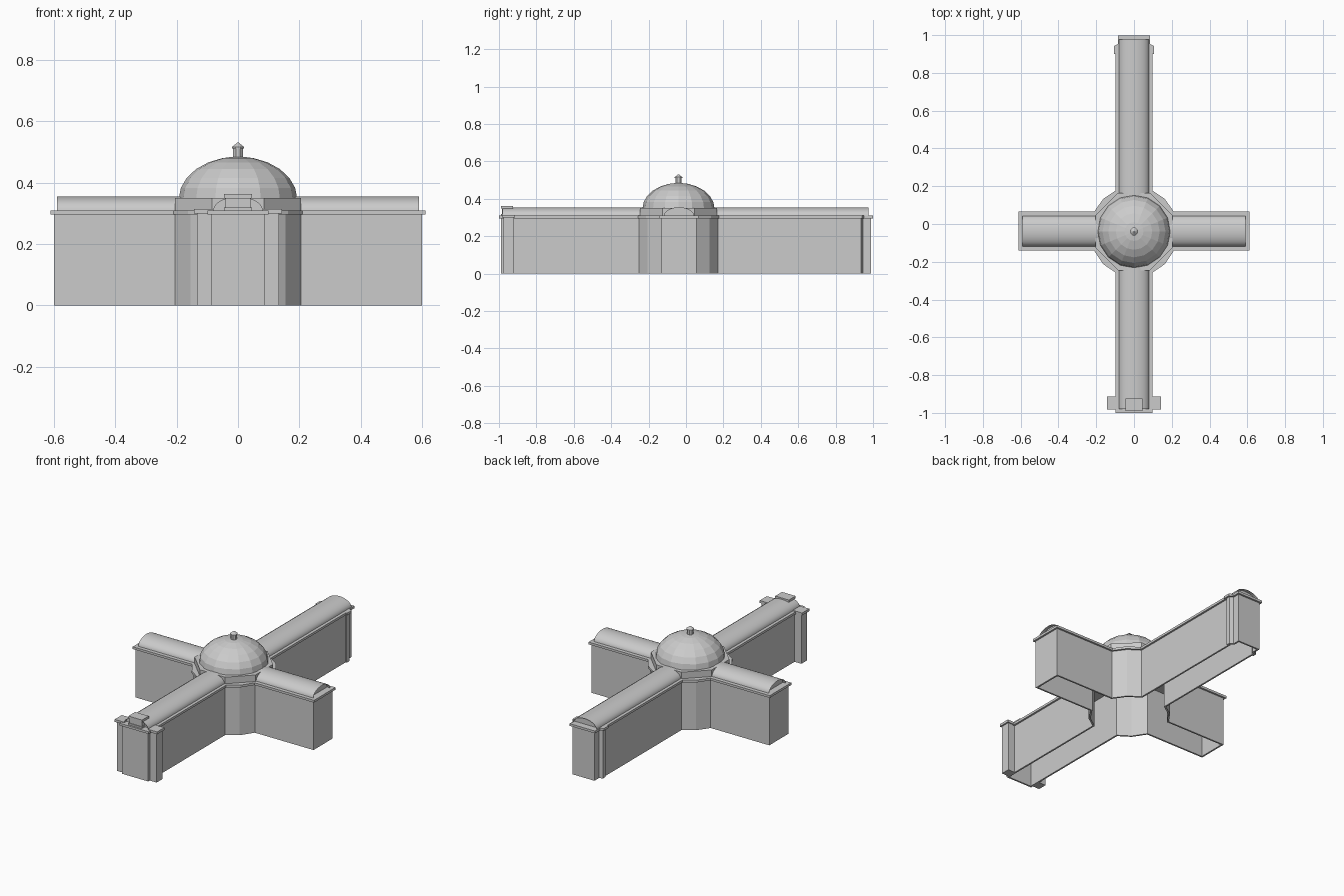
import bpy, bmesh, math
from mathutils import Vector

if "Cube" in bpy.data.objects:
    bpy.data.objects.remove(bpy.data.objects["Cube"])

CY = -0.04  # centre of the crossing


def make(name, verts, faces):
    me = bpy.data.meshes.new(name)
    me.from_pydata(verts, [], faces)
    bm = bmesh.new()
    bm.from_mesh(me)
    bmesh.ops.recalc_face_normals(bm, faces=bm.faces)
    bm.to_mesh(me)
    bm.free()
    ob = bpy.data.objects.new(name, me)
    bpy.context.collection.objects.link(ob)
    return ob


def offset(poly, d):
    """Push a counter-clockwise outline outward by d."""
    out = []
    for i, p in enumerate(poly):
        a, b, c = Vector(poly[i - 1]), Vector(p), Vector(poly[(i + 1) % len(poly)])
        e, f = (b - a).normalized(), (c - b).normalized()
        n, m = Vector((e.y, -e.x)), Vector((f.y, -f.x))
        out.append(tuple(b + (n + m) * d / (1 + n.dot(m))))
    return out


def lathe(name, rings, n, phase=0.0):
    """Faceted solid of revolution about the crossing centre."""
    v = [(r * math.cos(phase + 2 * math.pi * k / n), CY + r * math.sin(phase + 2 * math.pi * k / n), z)
         for r, z in rings for k in range(n)]
    f = [(i * n + k, i * n + (k + 1) % n, (i + 1) * n + (k + 1) % n, (i + 1) * n + k)
         for i in range(len(rings) - 1) for k in range(n)]
    f.append(tuple(range((len(rings) - 1) * n, len(rings) * n)))
    return make(name, v, f)


def box(name, x0, x1, y0, y1, z0, z1):
    v = [(x, y, z) for z in (z0, z1) for x, y in ((x0, y0), (x1, y0), (x1, y1), (x0, y1))]
    return make(name, v, [(3, 2, 1, 0), (4, 5, 6, 7)] + [(i, (i + 1) % 4, (i + 1) % 4 + 4, i + 4) for i in range(4)])


# floor plan, right half then mirrored
half = [(0.088, -0.99), (0.088, -0.25), (0.155, -0.205), (0.205, -0.13), (0.6, -0.13),
        (0.6, 0.055), (0.205, 0.055), (0.155, 0.125), (0.088, 0.17), (0.088, 0.91),
        (0.096, 0.91), (0.096, 0.935), (0.075, 0.945), (0.075, 0.988)]
plan = half + [(-x, y) for x, y in reversed(half)]
N = len(plan)
sides = [(i, (i + 1) % N, (i + 1) % N + N, i + N) for i in range(N)]


def ring(outline, z0, z1):
    return [(x, y, z) for z in (z0, z1) for x, y in outline]


# hollow outer walls, open underneath
inner = offset(plan, -0.01)
wall_verts = ring(plan, 0, 0.297) + ring(inner, 0, 0.297)
wall_faces = sides + [tuple(i + 2 * N for i in f) for f in sides]
wall_faces += [(i, (i + 1) % N, (i + 1) % N + 2 * N, i + 2 * N) for i in range(N)]
make("outer_walls", wall_verts, wall_faces)

# projecting cornice with flat roof deck
make("cornice", ring(offset(plan, 0.011), 0.296, 0.31),
     sides + [tuple(range(N)), tuple(range(N, 2 * N))])


# barrel roofs as open half tubes with recessed end walls
def barrel(name, start, end, recess):
    s, e = Vector(start), Vector(end)
    d = (e - s).normalized()
    side, n = Vector((-d.y, d.x)), 16
    arc = [(0.081 * math.cos(math.pi * k / n), 0.308 + 0.047 * math.sin(math.pi * k / n)) for k in range(n + 1)]
    v = [(*(p + side * a), z) for p in (s, e, e - d * recess) for a, z in arc]
    m = n + 1
    ob = make(name, v, [(k, k + 1, m + k + 1, m + k) for k in range(n)] + [tuple(range(2 * m, 3 * m))])
    bpy.ops.object.select_all(action='DESELECT')
    ob.select_set(True)
    bpy.context.view_layer.objects.active = ob
    bpy.ops.object.shade_smooth_by_angle()


barrel("front_barrel_roof", (0, -0.15), (0, -0.98), 0.02)
barrel("back_barrel_roof", (0, 0.1), (0, 0.977), 0.02)
barrel("right_barrel_roof", (0.15, -0.0375), (0.59, -0.0375), 0.02)
barrel("left_barrel_roof", (-0.15, -0.0375), (-0.59, -0.0375), 0.02)

# octagonal drum, faceted dome and lantern
r8 = 0.205 / math.cos(math.pi / 8)
lathe("drum", [(r8, 0.309), (r8, 0.35)], 8, math.pi / 8)
dome = [(0.193 * math.cos(t), 0.347 + 0.138 * math.sin(t)) for t in [math.pi / 2 * k / 6 for k in range(6)]]
lathe("dome", dome + [(0.012, 0.485)], 16)
lathe("lantern", [(0.018, 0.48), (0.018, 0.512), (0.022, 0.512), (0.022, 0.516), (0.002, 0.531)], 8, math.pi / 8)

# front corner piers with caps
for s, label in ((1, "right"), (-1, "left")):
    for part, a, b, y0, y1, z0, z1 in (("pier", 0.085, 0.134, -0.975, -0.92, 0, 0.3),
                                       ("pier_cap", 0.08, 0.143, -0.983, -0.914, 0.299, 0.314)):
        box(f"{label}_{part}", min(s * a, s * b), max(s * a, s * b), y0, y1, z0, z1)

# parapet block over the entrance
box("parapet_base", -0.045, 0.045, -0.99, -0.925, 0.309, 0.32)
box("parapet_block", -0.041, 0.041, -0.985, -0.93, 0.319, 0.35)
box("parapet_cap", -0.046, 0.046, -0.99, -0.925, 0.349, 0.363)
